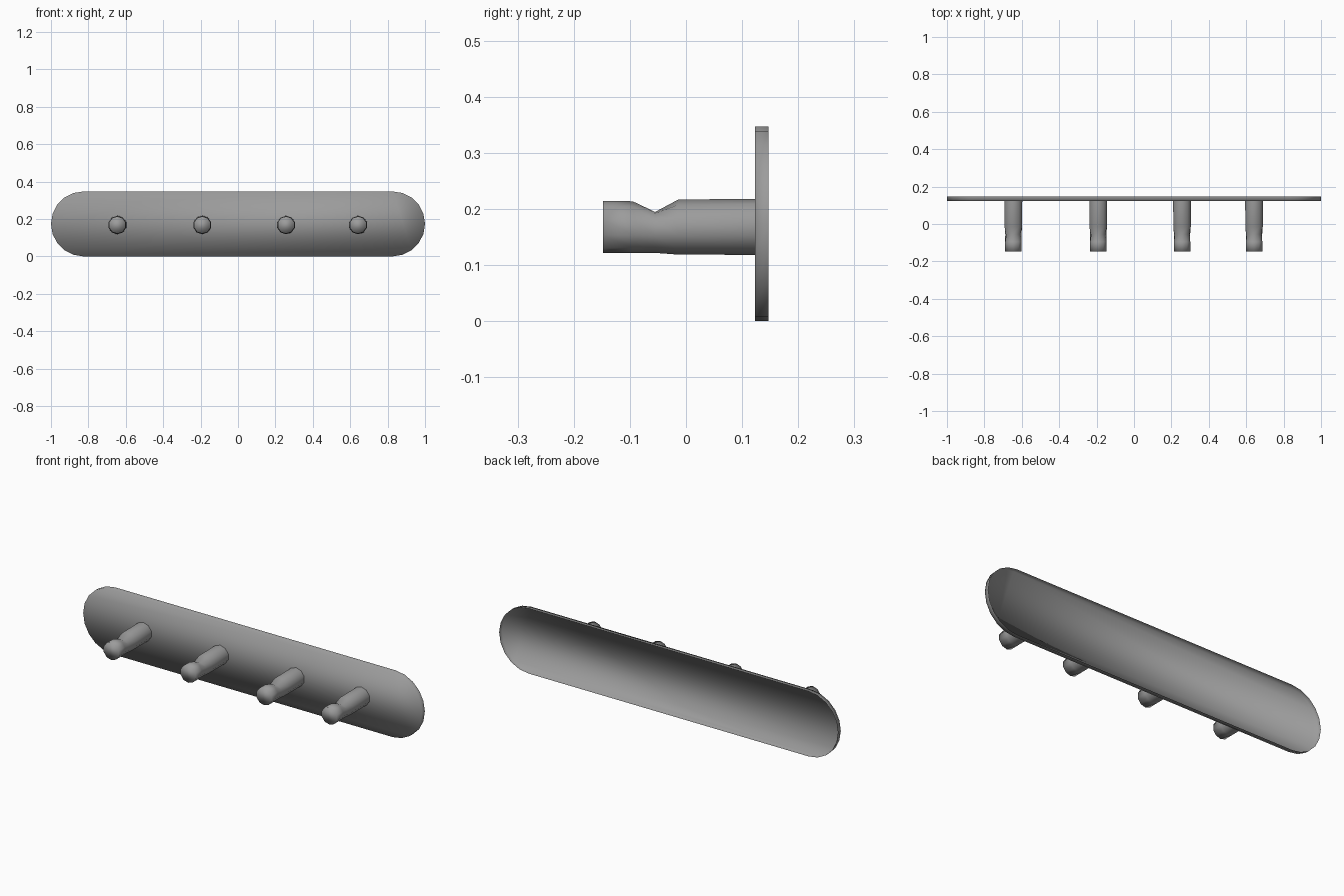
import bpy, bmesh
from math import sin, cos, pi

if "Cube" in bpy.data.objects:
    bpy.data.objects.remove(bpy.data.objects["Cube"])

H, R = 0.347, 0.1735      # board height and end radius
Y0, Y1 = 0.123, 0.147     # board front and open back

grey = bpy.data.materials.new("dark_grey")
grey.diffuse_color = (0.33, 0.33, 0.33, 1)
grey.use_nodes = True
grey.node_tree.nodes["Principled BSDF"].inputs["Base Color"].default_value = grey.diffuse_color


def loft(name, rings):
    """Skin equal-length rings front to back; cap the front, leave the back open."""
    bm = bmesh.new()
    loops = [[bm.verts.new(p) for p in ring] for ring in rings]
    n = len(loops[0])
    for a, b in zip(loops, loops[1:]):
        for i in range(n):
            j = (i + 1) % n
            bm.faces.new((a[i], a[j], b[j], b[i]))
    cap = bm.faces.new(loops[0][::-1])
    bmesh.ops.recalc_face_normals(bm, faces=bm.faces)
    cap.normal_update()
    if cap.normal.y > 0:      # front cap must face -y
        bmesh.ops.reverse_faces(bm, faces=bm.faces)
    for f in bm.faces:
        f.smooth = True
    me = bpy.data.meshes.new(name)
    bm.to_mesh(me)
    bm.free()
    me.materials.append(grey)
    ob = bpy.data.objects.new(name, me)
    bpy.context.collection.objects.link(ob)
    return ob


# Backboard: shallow open-backed shell, ten segments per rounded end
SEG = 10
outline = []
for side, start in ((1, -pi / 2), (-1, pi / 2)):
    for i in range(SEG + 1):
        a = start + pi * i / SEG
        outline.append((side * (1 - R) + R * cos(a), R + R * sin(a)))
loft("backboard", [[(x, y, z) for x, z in outline] for y in (Y0, Y1)])

# Pegs: (y, radius, centre z, notch depth); the notch only dips the upper side
PROFILE = [(-0.148, 0.0465, 0.1675, 0), (-0.095, 0.0460, 0.1675, 0),
           (-0.055, 0.0455, 0.1670, 0.018), (-0.014, 0.0490, 0.1675, 0),
           (Y0, 0.0500, 0.168, 0)]
SIDES = 10


def peg_ring(px, y, r, cz, dip):
    ring = []
    for i in range(SIDES):
        a = 2 * pi * i / SIDES
        d = dip * max(0, cos(a))
        ring.append((px + (r - d) * sin(a), y, cz + (r - d) * cos(a)))
    return ring


for k, px in enumerate((-0.645, -0.191, 0.257, 0.642)):
    loft(f"peg_{k + 1}", [peg_ring(px, *p) for p in PROFILE])
